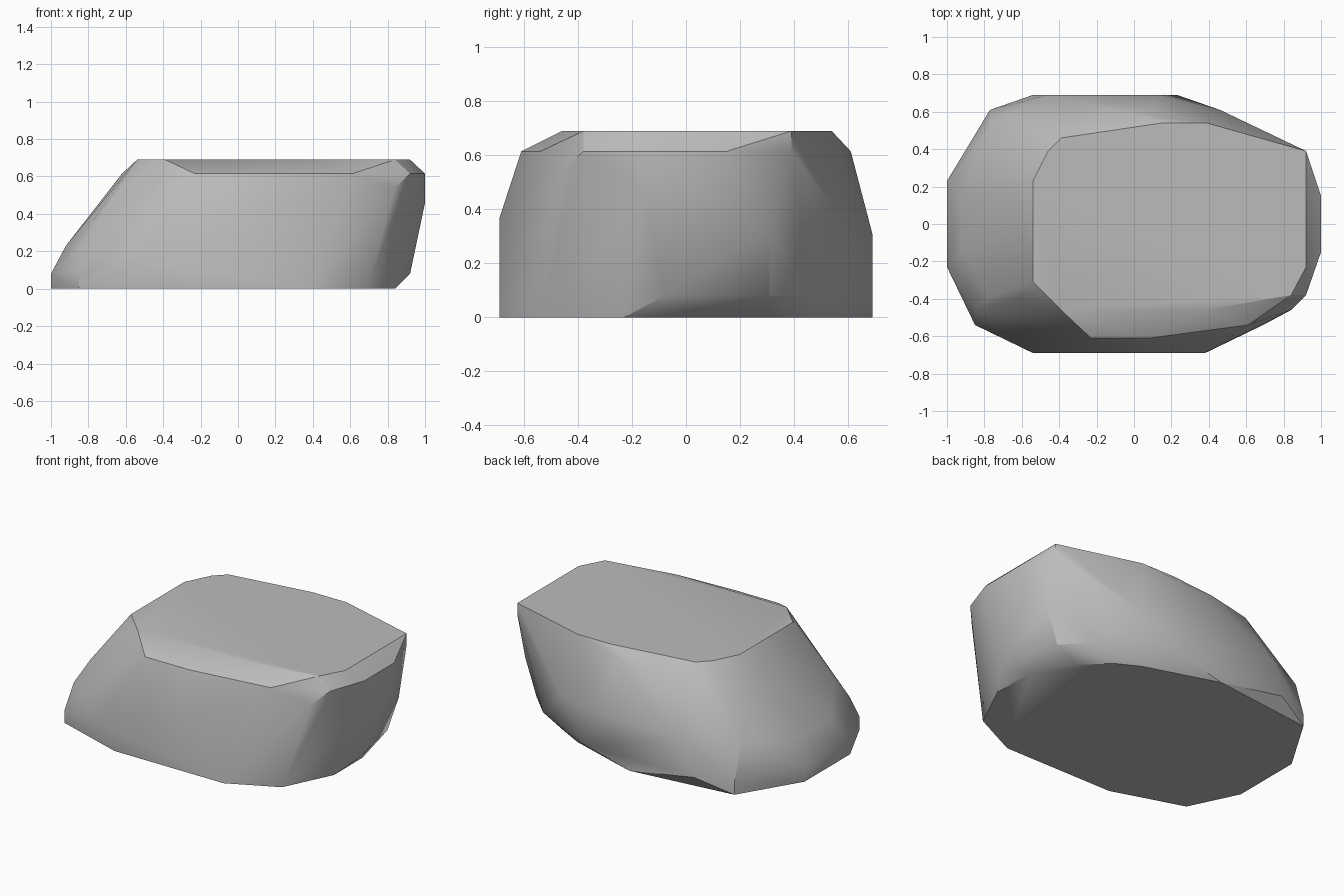
import bpy, bmesh

cube = bpy.data.objects.get("Cube")
if cube:
    bpy.data.objects.remove(cube, do_unlink=True)

# Stone colour
stone = bpy.data.materials.new("stone grey")
stone.use_nodes = True
colour = (0.5, 0.5, 0.5, 1)
stone.diffuse_color = colour
bsdf = next(n for n in stone.node_tree.nodes if n.type == "BSDF_PRINCIPLED")
bsdf.inputs["Base Color"].default_value = colour
bsdf.inputs["Roughness"].default_value = 0.9

# Contours of the boulder by height, from the footprint to the flat top
contours = {
    0.0: [(.69, -.54), (.38, -.69), (-.39, -.69), (-.85, -.54), (-1, -.23), (-1, .23),
          (-.77, .61), (-.08, .69), (.39, .54), (.54, .46), (.69, .31), (.84, .06), (.84, -.23)],
    0.08: [(-.85, -.54), (-1, -.23), (-1, .23), (-.77, .61), (-.54, .69), (.23, .69),
           (.69, .46), (.84, .31), (.92, -.08)],
    0.15: [(-.54, -.69)],
    0.23: [(-.84, -.46), (-.92, -.15), (-.92, .15)],
    0.31: [(-.77, .54), (-.46, .69), (.15, .69), (.46, .61), (.92, .31)],
    0.37: [(-.77, -.39), (.08, -.69)],
    0.46: [(1, -.15), (1, .08)],
    0.54: [(-.62, -.39), (.84, -.46)],
    0.615: [(-.23, -.61), (.08, -.61), (.61, -.54), (.92, -.38), (1, -.15), (1, .15),
            (.92, .39), (.08, .61), (-.08, .61), (-.39, .54), (-.62, .15)],
    0.69: [(-.54, -.31), (-.39, -.46), (.38, -.46), (.84, -.38), (.92, -.23), (.92, .39),
           (.39, .54), (.15, .54), (-.39, .46), (-.46, .39), (-.54, .23)],
}

# Wrap the contours in a faceted skin
bm = bmesh.new()
for z, ring in contours.items():
    for x, y in ring:
        bm.verts.new((x, y, z))
bmesh.ops.convex_hull(bm, input=bm.verts[:])
loose = [v for v in bm.verts if not v.link_faces]
bmesh.ops.delete(bm, geom=loose, context="VERTS")
bmesh.ops.dissolve_limit(bm, angle_limit=0.01, verts=bm.verts[:], edges=bm.edges[:])
bmesh.ops.recalc_face_normals(bm, faces=bm.faces[:])

mesh = bpy.data.meshes.new("boulder")
bm.to_mesh(mesh)
bm.free()
mesh.materials.append(stone)
boulder = bpy.data.objects.new("boulder", mesh)
bpy.context.collection.objects.link(boulder)

# Soft sides with crisp rim and base
bpy.ops.object.select_all(action="DESELECT")
boulder.select_set(True)
bpy.context.view_layer.objects.active = boulder
bpy.ops.object.shade_smooth_by_angle(angle=0.56)
